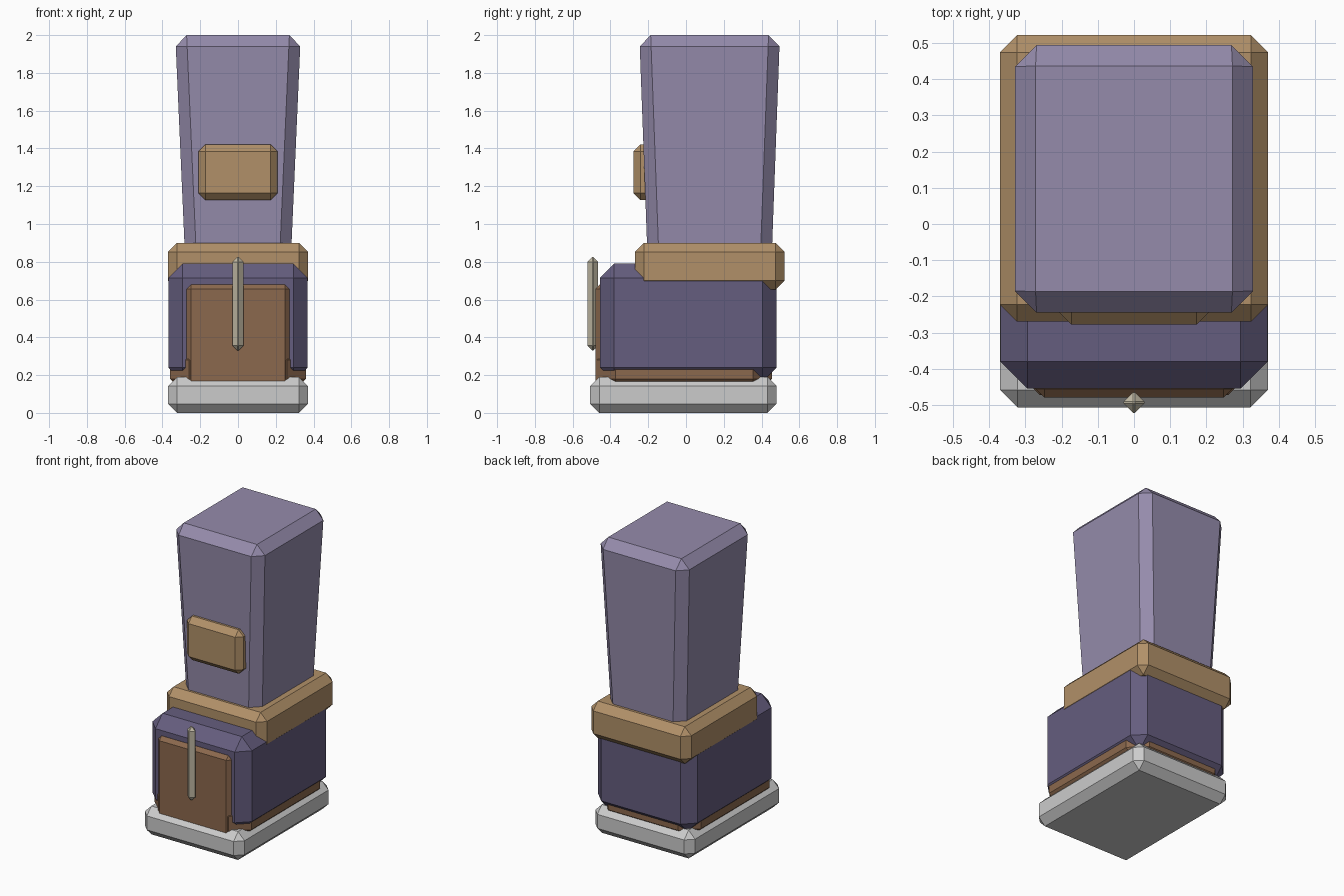
import bpy, bmesh

if "Cube" in bpy.data.objects:
    bpy.data.objects.remove(bpy.data.objects["Cube"])


def material(name, rgb):
    m = bpy.data.materials.new(name)
    m.diffuse_color = (*rgb, 1.0)
    m.use_nodes = True
    m.node_tree.nodes["Principled BSDF"].inputs["Base Color"].default_value = m.diffuse_color
    return m


def chamfer_box(name, x, y, z, bevel, mat=None, foot=None):
    """Chamfered box, x = half width, y and z = ranges.
    foot = (half x, half y) of the lower face when the box tapers."""
    bm = bmesh.new()
    bmesh.ops.create_cube(bm, size=2)
    cy, hy = (y[0] + y[1]) / 2, (y[1] - y[0]) / 2
    for v in bm.verts:
        low = v.co.z < 0
        sx, sy = foot if foot and low else (x, hy)
        v.co = (v.co.x * sx, cy + v.co.y * sy, z[0] if low else z[1])
    bmesh.ops.bevel(bm, geom=bm.edges[:], offset=bevel, segments=1,
                    profile=0.5, affect='EDGES', clamp_overlap=True)
    bmesh.ops.recalc_face_normals(bm, faces=bm.faces[:])
    mesh = bpy.data.meshes.new(name)
    bm.to_mesh(mesh)
    bm.free()
    obj = bpy.data.objects.new(name, mesh)
    bpy.context.collection.objects.link(obj)
    if mat:
        mesh.materials.append(mat)
    return obj


lilac = material("lilac_leather", (0.30, 0.26, 0.41))
purple = material("dark_purple_leather", (0.13, 0.11, 0.21))
brown = material("brown_leather", (0.26, 0.14, 0.075))
tan = material("tan_leather", (0.44, 0.28, 0.14))
cream = material("cream_trim", (0.56, 0.51, 0.39))

# Grey sole and brown welt above it
chamfer_box("sole", 0.37, (-0.507, 0.48), (0, 0.19), 0.048)
chamfer_box("welt", 0.36, (-0.473, 0.455), (0.08, 0.38), 0.1, brown)

# Foot with its toe panel and stitched ridge
chamfer_box("foot_upper", 0.369, (-0.455, 0.48), (0.165, 0.79), 0.075, purple)
chamfer_box("toe_panel", 0.272, (-0.48, -0.30), (0.12, 0.68), 0.024, brown)
chamfer_box("toe_ridge", 0.029, (-0.522, -0.465), (0.33, 0.825), 0.026, cream)

# Ankle cuff, flared shaft and shin patch
chamfer_box("ankle_cuff", 0.371, (-0.27, 0.522), (0.652, 0.90), 0.048, tan)
chamfer_box("shaft", 0.332, (-0.247, 0.497), (0.75, 2.0), 0.06, lilac,
            foot=(0.277, 0.326))
chamfer_box("shin_patch", 0.21, (-0.278, -0.14), (1.127, 1.422), 0.037, tan)
